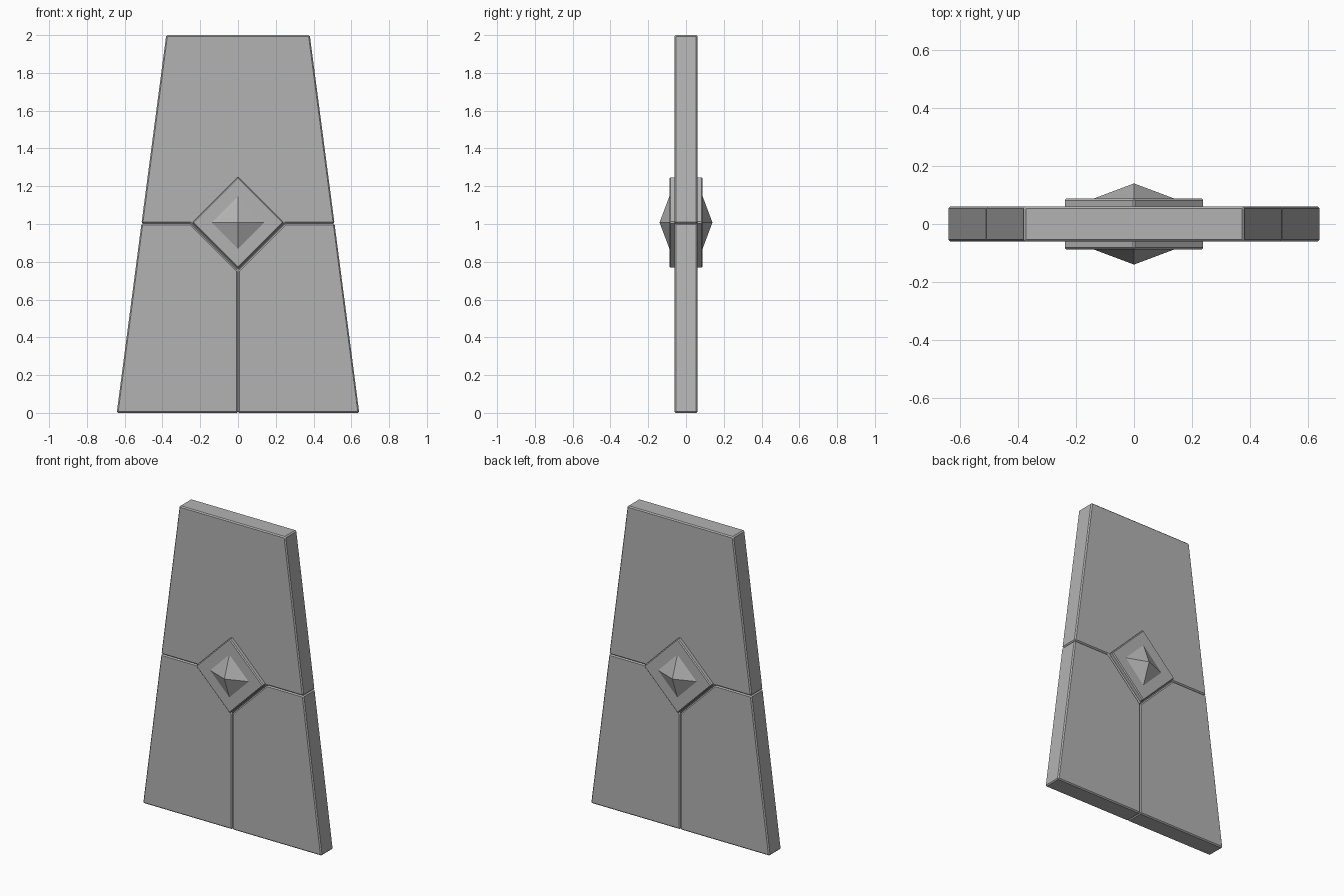
import bpy
import math

cube = bpy.data.objects.get("Cube")
if cube:
    bpy.data.objects.remove(cube, do_unlink=True)

stone = bpy.data.materials.new("grey_stone")
stone.use_nodes = True
grey = (0.45, 0.45, 0.45, 1)
stone.diffuse_color = grey
stone.node_tree.nodes["Principled BSDF"].inputs["Base Color"].default_value = grey


def make_object(name, verts, faces, bevel=0):
    mesh = bpy.data.meshes.new(name)
    mesh.from_pydata(verts, [], faces)
    mesh.materials.append(stone)
    obj = bpy.data.objects.new(name, mesh)
    bpy.context.collection.objects.link(obj)
    if bevel:
        mod = obj.modifiers.new("edge_bevel", "BEVEL")
        mod.width = bevel
        mod.segments = 1
        mod.limit_method = "ANGLE"
        mod.angle_limit = math.radians(30)
    return obj


def slab(name, outline, depth, bevel):
    """Extrude an (x, z) outline, counter-clockwise from the front, to +-depth in y."""
    n = len(outline)
    verts = [(x, y, z) for y in (-depth, depth) for x, z in outline]
    faces = [list(range(n)), list(range(2 * n - 1, n - 1, -1))]
    faces += [(i, i + n, (i + 1) % n + n, (i + 1) % n) for i in range(n)]
    return make_object(name, verts, faces, bevel)


def diamond(radius, z):
    return [(0, z - radius), (radius, z), (0, z + radius), (-radius, z)]


TOP, MID, BASE = 0.38, 0.511, 0.642    # half widths of the tapering wall
SEAM, TIP, CENTRE = 1.003, 0.25, 1.008
THICK = 0.061

# Upper panel with a pointed tongue reaching down between the lower panels
slab("upper_panel", [(-TOP, 2), (-MID, SEAM), (-TIP, SEAM), (0, SEAM - TIP),
                     (TIP, SEAM), (MID, SEAM), (TOP, 2)], THICK, 0.007)

# Mirrored lower panels
half = [(0, 0), (BASE, 0), (MID, SEAM), (TIP, SEAM), (0, SEAM - TIP)]
slab("left_lower_panel", half, THICK, 0.007)
slab("right_lower_panel", [(-x, z) for x, z in reversed(half)], THICK, 0.007)

# Diamond plate standing proud of both faces
slab("diamond_plate", diamond(0.243, CENTRE), 0.088, 0.006)

# Pyramid studs on the front and back
for name, side in (("front_stud", -1), ("back_stud", 1)):
    ring = diamond(0.144, CENTRE)
    verts = [(x, side * 0.086, z) for x, z in ring] + [(0, side * 0.14, CENTRE)]
    faces = [(i, (i + 1) % 4, 4) for i in range(4)] + [(3, 2, 1, 0)]
    if side > 0:
        faces = [f[::-1] for f in faces]
    make_object(name, verts, faces)
